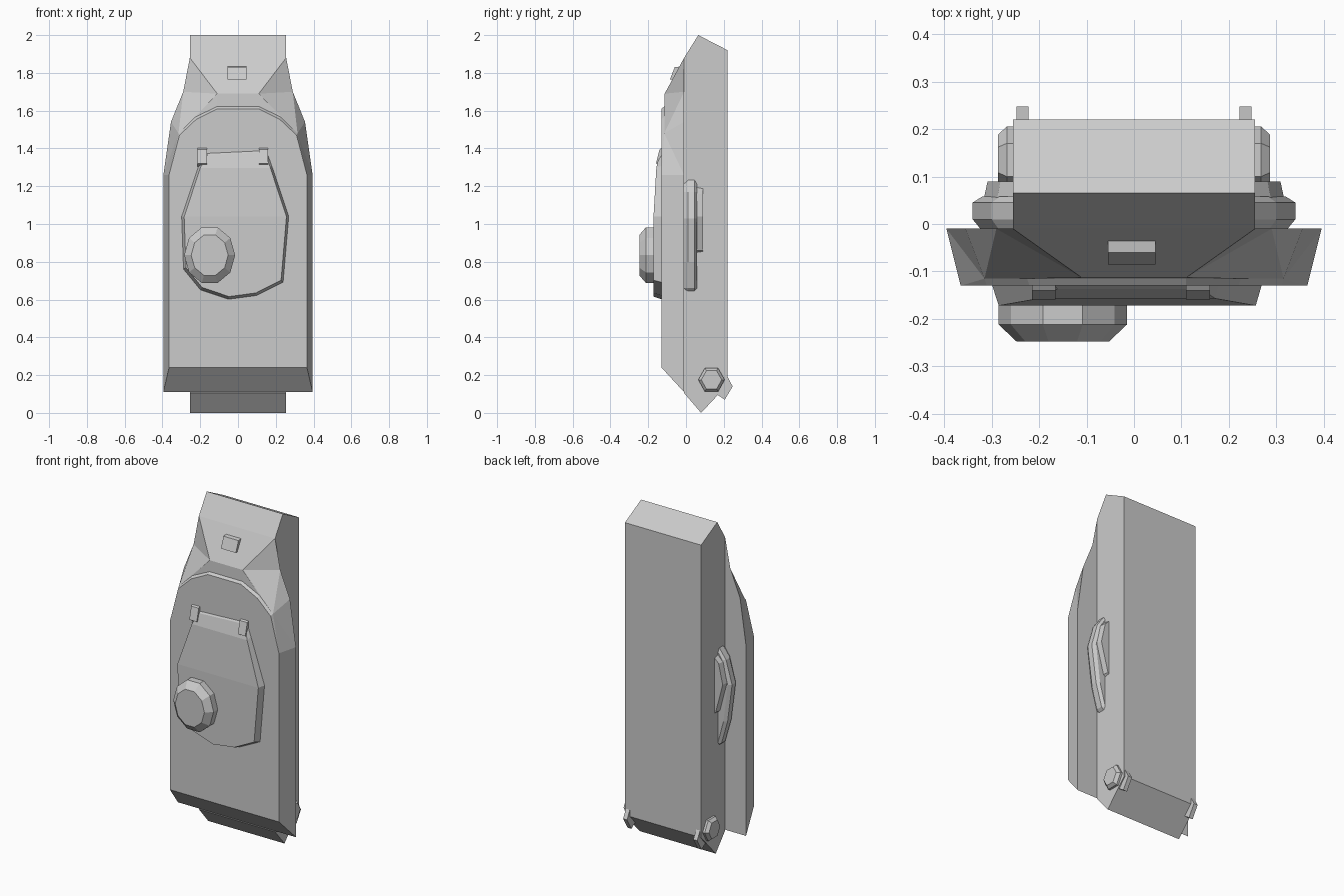
import bpy, bmesh, math
from mathutils import Vector

cube = bpy.data.objects.get("Cube")
if cube:
    bpy.data.objects.remove(cube)

grey = bpy.data.materials.new("plain grey")
grey.use_nodes = True
grey.diffuse_color = (0.6, 0.6, 0.6, 1)
grey.node_tree.nodes["Principled BSDF"].inputs["Base Color"].default_value = (0.6, 0.6, 0.6, 1)


def make(name, points, faces, mirror=False):
    bm = bmesh.new()
    verts = [bm.verts.new(p) for p in points]
    for f in faces:
        bm.faces.new([verts[i] for i in f])
    if mirror:
        bmesh.ops.mirror(bm, geom=bm.verts[:] + bm.edges[:] + bm.faces[:],
                         axis='X', merge_dist=0.001)
        bmesh.ops.remove_doubles(bm, verts=bm.verts[:], dist=0.0005)
    bmesh.ops.recalc_face_normals(bm, faces=bm.faces[:])
    mesh = bpy.data.meshes.new(name)
    bm.to_mesh(mesh)
    bm.free()
    mesh.materials.append(grey)
    ob = bpy.data.objects.new(name, mesh)
    bpy.context.scene.collection.objects.link(ob)
    return ob


def loft(name, rings, caps=None):
    """Skin equal rings; caps replaces the last cap with several faces."""
    n, last = len(rings[0]), len(rings) - 1
    faces = [list(range(n))]
    for r in range(last):
        for i in range(n):
            j = (i + 1) % n
            faces.append([r * n + i, r * n + j, r * n + n + j, r * n + n + i])
    for cap in caps or [range(n)]:
        faces.append([last * n + i for i in cap])
    return make(name, [p for ring in rings for p in ring], faces)


def side_prism(name, profile, x0, x1):
    return loft(name, [[(x, y, z) for y, z in profile] for x in (x0, x1)])


# Lower hull: a long box with chamfered ends
side_prism("lower_hull", [(.22, 1.92), (.065, 2), (-.01, 1.88), (-.01, .105),
                          (.08, 0), (.22, .15)], -.255, .255)

# Upper hull: sloped sides, faceted nose and a raised deck lip
P = dict(
    a0=(.395, -.01, .11), a1=(.395, -.01, 1.26), a2=(.355, -.01, 1.54),
    a3=(.29, -.01, 1.7), a4=(.255, -.01, 1.88),
    d0=(.365, -.13, .24), d1=(.365, -.13, 1.26), d2=(.31, -.13, 1.47),
    d3=(.22, -.13, 1.555), d4=(.11, -.13, 1.61),
    l2=(.315, -.115, 1.48), l3=(.225, -.115, 1.567), l4=(.11, -.115, 1.622),
    g=(.11, -.113, 1.69), c0=(0, -.13, .24), c4=(0, -.13, 1.61),
    cl=(0, -.115, 1.622), cg=(0, -.113, 1.69), ct=(0, -.01, 1.88), cb=(0, -.01, .11))
F = ["a0 a1 d1 d0", "a1 a2 l2", "a1 l2 d1", "d1 l2 d2", "a2 a3 l2", "a3 g l2",
     "a3 a4 g", "l2 g l3", "g l4 l3", "g cg cl l4", "a4 ct cg g",
     "c0 d0 d1 d2 d3 d4 c4", "d2 l2 l3 d3", "d3 l3 l4 d4", "d4 l4 cl c4",
     "a0 d0 c0 cb", "cb a0 a1 a2 a3 a4 ct"]
keys = list(P)
make("upper_hull", P.values(), [[keys.index(k) for k in f.split()] for f in F], True)

# Nose block on the sloped front
side_prism("nose_block", [(-.02, 1.835), (-.06, 1.83), (-.085, 1.765), (-.05, 1.765)],
           -.055, .045)

# Turret: flat roof that slopes down towards the front
outline = [(.15, 1.395), (.18, 1.31), (.27, 1.04), (.24, .69), (.1, .62), (-.05, .6),
           (-.2, .65), (-.29, .76), (-.3, 1.04), (-.21, 1.31), (-.17, 1.38)]


def roof_y(z):
    return -.137 if z > 1.35 else -.157 if z > 1.2 else -.172


loft("turret", [[(x, -.125, z) for x, z in outline],
                [(x * .95, roof_y(z), 1 + (z - 1) * .96) for x, z in outline]],
     [range(2, 9), (1, 2, 8, 9), (0, 1, 9, 10)])

# Small cheeks beside the turret front
for side, x in (("left", .135), ("right", -.19)):
    side_prism(side + "_cheek", [(-.125, 1.405), (-.14, 1.395), (-.159, 1.32), (-.125, 1.3)],
               x - .025, x + .025)


# Cupola: ten-sided drum with a bevelled top
def ring(sides, radius, stretch, centre, axis, level):
    pts = []
    for i in range(sides):
        t = 2 * math.pi * i / sides
        u, z = centre[0] + radius * math.cos(t), centre[1] + radius * stretch * math.sin(t)
        pts.append((u, level, z) if axis == 'y' else (level, u, z))
    return pts


loft("cupola", [ring(10, r, 1.15, (-.15, .835), 'y', y)
                for r, y in ((.135, -.16), (.135, -.212), (.098, -.247))])

for side, s in (("left", 1), ("right", -1)):
    # Hexagonal wheel hub
    loft(side + "_hub", [ring(6, r, 1.03, (.135, .175), 'x', s * x)
                         for r, x in ((.07, .25), (.07, .268), (.054, .286))])
    # Tow hook at the rear
    side_prism(side + "_hook", [(.16, .1), (.205, .07), (.247, .14), (.215, .2)],
               s * .235 - .013, s * .235 + .013)
    # Lens-shaped side bulges
    big = [(.22, .61), (.27, .66), (.31, .8), (.34, 1.03), (.3, 1.17), (.22, 1.28)]
    small = [(.22, .82), (.27, .86), (.318, 1.04), (.29, 1.16), (.22, 1.23)]
    for name, shape, levels in (("_bulge", big, ((.94, -.015), (1, .01), (1, .045), (.94, .058))),
                                ("_bulge_cap", small, ((1, .045), (.97, .09)))):
        loft(side + name, [[(s * x * k, y, z) for x, z in shape] for k, y in levels])
